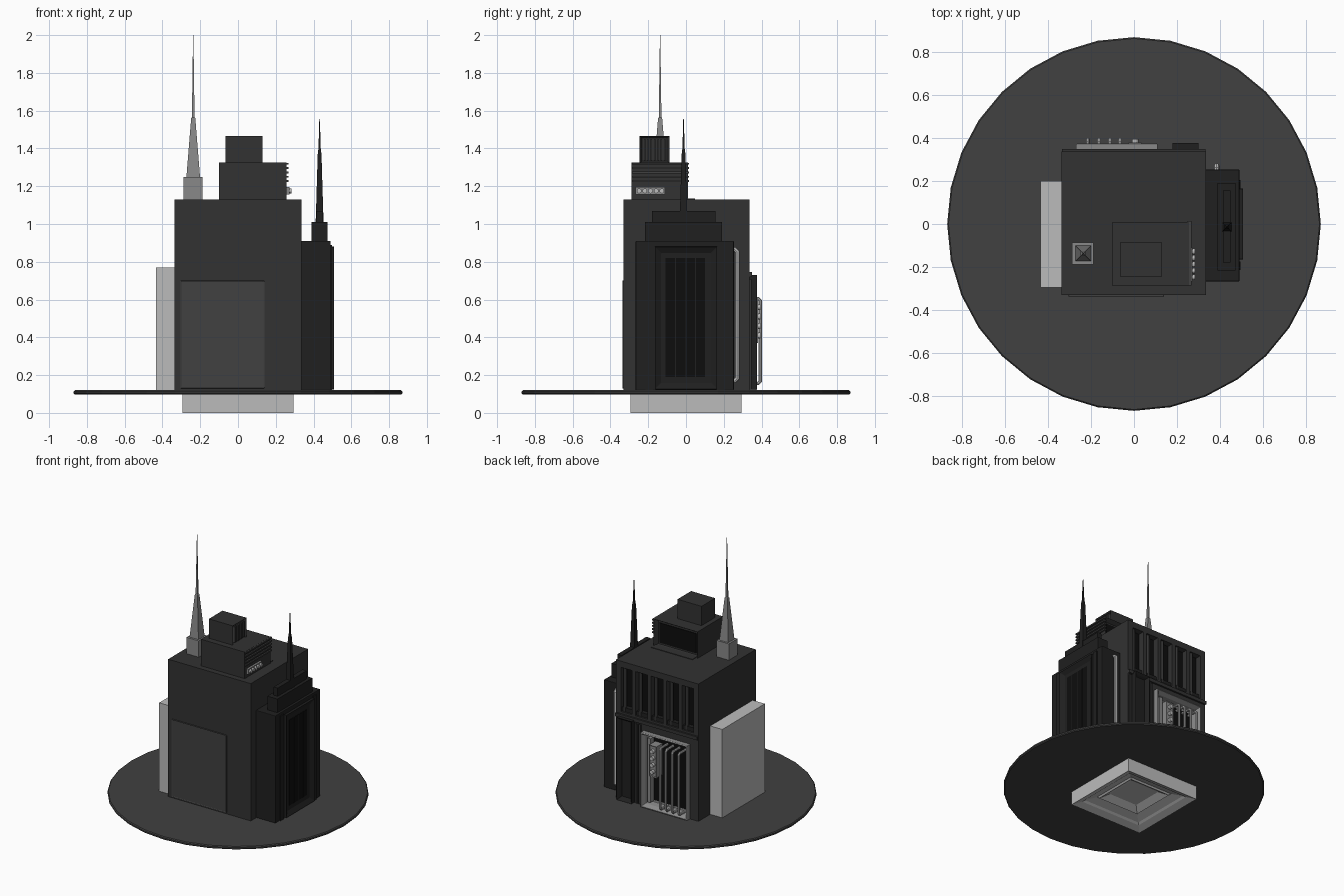
import bpy, bmesh, math
from mathutils import Matrix, Vector

if "Cube" in bpy.data.objects:
    bpy.data.objects.remove(bpy.data.objects["Cube"])


def mat(name, v):
    m = bpy.data.materials.new(name)
    m.diffuse_color = (v, v, v, 1)
    m.use_nodes = True
    m.node_tree.nodes["Principled BSDF"].inputs["Base Color"].default_value = m.diffuse_color
    return m


DISC = mat("charcoal", 0.052)
BODY = mat("dark_wall", 0.032)
ANNEX = mat("near_black", 0.014)
GLASS = mat("black_glass", 0.004)
MID = mat("mid_grey", 0.25)
LIGHT = mat("light_grey", 0.5)


def finish(name, bm, m):
    me = bpy.data.meshes.new(name)
    bm.to_mesh(me)
    bm.free()
    ob = bpy.data.objects.new(name, me)
    bpy.context.collection.objects.link(ob)
    if m:
        me.materials.append(m)
    return ob


def box(name, x, y, z, m=None, face=None, steps=(), bevel=0):
    """Box from ranges; optionally step one face in or out by (inset, depth)."""
    bm = bmesh.new()
    bmesh.ops.create_cube(bm, size=1)
    for v in bm.verts:
        v.co = [r[0] if c < 0 else r[1] for r, c in zip((x, y, z), v.co)]
    bm.normal_update()
    if face:
        d = Vector(face)
        f = max(bm.faces, key=lambda q: q.normal.dot(d))
        for inset, depth in steps:
            if inset:
                bmesh.ops.inset_individual(bm, faces=[f], thickness=inset)
            if depth:
                if not inset:
                    bmesh.ops.inset_individual(bm, faces=[f], thickness=0.0005)
                for v in f.verts:
                    v.co += d * depth
    ob = finish(name, bm, m)
    if bevel:
        b = ob.modifiers.new("bevel", 'BEVEL')
        b.width, b.segments = bevel, 2
    return ob


def spire(name, cx, cy, rings, m):
    """Square spire through (half width, z) rings."""
    bm = bmesh.new()
    prev = None
    for h, z in rings:
        cur = [bm.verts.new((cx + sx * h, cy + sy * h, z))
               for sx, sy in ((-1, -1), (1, -1), (1, 1), (-1, 1))]
        if prev:
            for i in range(4):
                j = (i + 1) % 4
                bm.faces.new((prev[i], prev[j], cur[j], cur[i]))
        else:
            bm.faces.new(cur[::-1])
        prev = cur
    bm.faces.new(prev)
    return finish(name, bm, m)


def cyl(name, p, r, h, m, axis='Z', n=12):
    bm = bmesh.new()
    rot = {'Z': Matrix(), 'Y': Matrix.Rotation(math.pi / 2, 4, 'X'),
           'X': Matrix.Rotation(math.pi / 2, 4, 'Y')}[axis]
    bmesh.ops.create_cone(bm, cap_ends=True, segments=n, radius1=r, radius2=r,
                          depth=h, matrix=Matrix.Translation(p) @ rot)
    return finish(name, bm, m)


def handle_pipe(name, x, y0, y1, z0, z1, r, m):
    """Vertical pipe with both ends turned back into the wall."""
    c = bpy.data.curves.new(name, 'CURVE')
    c.dimensions, c.bevel_depth, c.bevel_resolution = '3D', r, 2
    c.use_fill_caps = True
    k = 0.012
    pts = [(y0, z0), (y1 - k, z0), (y1, z0 + k), (y1, z1 - k), (y1 - k, z1), (y0, z1)]
    s = c.splines.new('POLY')
    s.points.add(len(pts) - 1)
    for p, (y, z) in zip(s.points, pts):
        p.co = (x, y, z, 1)
    ob = bpy.data.objects.new(name, c)
    bpy.context.collection.objects.link(ob)
    c.materials.append(m)
    bpy.ops.object.select_all(action='DESELECT')
    ob.select_set(True)
    bpy.context.view_layer.objects.active = ob
    bpy.ops.object.convert(target='MESH')
    bpy.ops.object.shade_smooth_by_angle()


# Ground disc and stepped foundation
disc = cyl("ground_disc", (0, 0, 0.109), 0.87, 0.022, DISC, n=32)
b = disc.modifiers.new("bevel", 'BEVEL')
b.width, b.segments, b.limit_method = 0.006, 1, 'ANGLE'
box("foundation", (-.295, .295), (-.295, .295), (0, .1), LIGHT, (0, 0, -1),
    [(.07, -.02), (.02, -.01), (.08, -.02), (.015, .01), (.07, -.03)])

# Main block, front panel, left slab
box("main_core", (-.337, .335), (-.33, .29), (.12, 1.13), BODY)
box("front_panel", (-.305, .14), (-.338, -.32), (.13, .70), DISC, (0, -1, 0),
    [(.008, -.003)], bevel=.003)
box("left_slab", (-.435, -.33), (-.295, .20), (.12, .77), LIGHT)

# Back wall beams and window bays
BY = (.28, .337)
box("back_cornice", (-.337, .335), BY, (1.085, 1.13), BODY)
box("back_mid_beam", (-.337, .335), BY, (.70, .76), BODY)
box("back_mid_ledge", (-.335, .333), (.33, .35), (.72, .745), BODY)
pitch = .63 / 5
for i in range(6):
    x = -.316 + i * pitch
    w = .021 if i in (0, 5) else .014
    box(f"back_pilaster_{i}", (x - w, x + w), BY, (.75, 1.09), BODY)
    if i < 5:
        c = x + pitch / 2
        box(f"window_pane_{i}", (c - .05, c + .05), (.285, .293), (.76, 1.085), GLASS)
        box(f"window_sill_{i}", (c - .05, c + .05), (.285, .325), (.76, .79), ANNEX)
        cyl(f"window_post_{i}", (c + .022, .315, .92), .012, .33, BODY)
box("back_wall_right", (.09, .335), BY, (.12, .70), BODY)
box("back_wall_left", (-.337, -.25), BY, (.12, .70), BODY)
box("back_lintel", (-.26, .10), BY, (.655, .70), BODY)
box("back_side_cabinet", (.18, .30), (.33, .377), (.125, .73), ANNEX, (0, 1, 0),
    [(.018, -.015), (.012, -.015)])
for x in (.135, .158, .318):
    box("back_rib", (x - .007, x + .007), (.33, .348), (.125, .71), BODY)

# Loading bay: grey frame, bars and control box
box("bay_frame", (-.27, .11), (.285, .372), (.12, .67), MID, (0, 1, 0),
    [(.012, .004), (.022, -.03), (.008, -.04)], bevel=.003)
box("bay_pane", (-.228, .068), (.295, .308), (.165, .625), GLASS)
for x in (-.215, -.163, -.112, -.065):
    handle_pipe("bay_bar", x, .30, .393, .155, .605, .009, LIGHT)
box("control_box", (-.025, .035), (.30, .38), (.37, .60), MID, (0, 1, 0), [(.008, -.006)])
for i in range(4):
    cyl(f"control_knob_{i}", (.005, .382, .41 + i * .05), .015, .026, LIGHT, 'Y')
box("bay_ledge", (.045, .07), (.30, .35), (.16, .63), MID)

# Right annex with recessed tall window and stepped roof
box("annex_body", (.33, .491), (-.267, .253), (.12, .91), ANNEX, bevel=.004)
box("annex_portal", (.48, .51), (-.165, .165), (.125, .88), ANNEX, (1, 0, 0),
    [(.03, -.012), (.02, -.008)], bevel=.003)
box("annex_window", (.485, .493), (-.108, .10), (.19, .82), GLASS)
for y in (-.055, 0, .05):
    box("window_mullion", (.488, .4945), (y - .002, y + .002), (.19, .82), ANNEX)
for y in (-.195, .185):
    box("annex_rib", (.48, .497), (y - .02, y + .02), (.12, .89), ANNEX)
box("annex_roof_step", (.39, .473), (-.217, .19), (.90, 1.01), ANNEX)
box("annex_roof_ridge", (.415, .449), (-.18, .157), (1.0, 1.07), ANNEX)
spire("annex_spire", .432, -.013,
      [(.021, 1.01), (.018, 1.10), (.010, 1.37), (.006, 1.40), (.0015, 1.555)], ANNEX)
handle_pipe("annex_pipe", .385, .24, .271, .17, .865, .013, LIGHT)

# Roof blocks
box("roof_block", (-.10, .257), (-.289, .01), (1.12, 1.325), BODY, (0, 1, 0),
    [(.025, -.03)])
box("roof_block_vent", (-.07, .227), (-.02, -.015), (1.15, 1.295), GLASS)
box("roof_mat", (-.085, .25), (-.02, .047), (1.125, 1.134), BODY)
for i in range(5):
    z = 1.222 + i * .023
    box(f"louver_{i}", (.25, .267), (-.287, .015), (z, z + .010), DISC)
box("side_light_panel", (.25, .272), (-.268, -.11), (1.155, 1.195), MID)
for i in range(5):
    cyl(f"side_lamp_{i}", (.272, -.248 + i * .03, 1.175), .013, .024, LIGHT, 'X')
box("upper_roof_block", (-.065, .13), (-.245, -.087), (1.32, 1.467), BODY, (1, 0, 0),
    [(.018, -.02)])
for i in range(7):
    y = -.219 + i * .0177
    box(f"upper_slat_{i}", (.105, .131), (y - .004, y + .004), (1.335, 1.45), DISC)

# Roof spire on its plinth
box("spire_plinth", (-.288, -.188), (-.188, -.087), (1.12, 1.25), MID)
spire("main_spire", -.237, -.137,
      [(.036, 1.25), (.011, 1.56), (.007, 1.565), (.001, 2.0)], MID)
